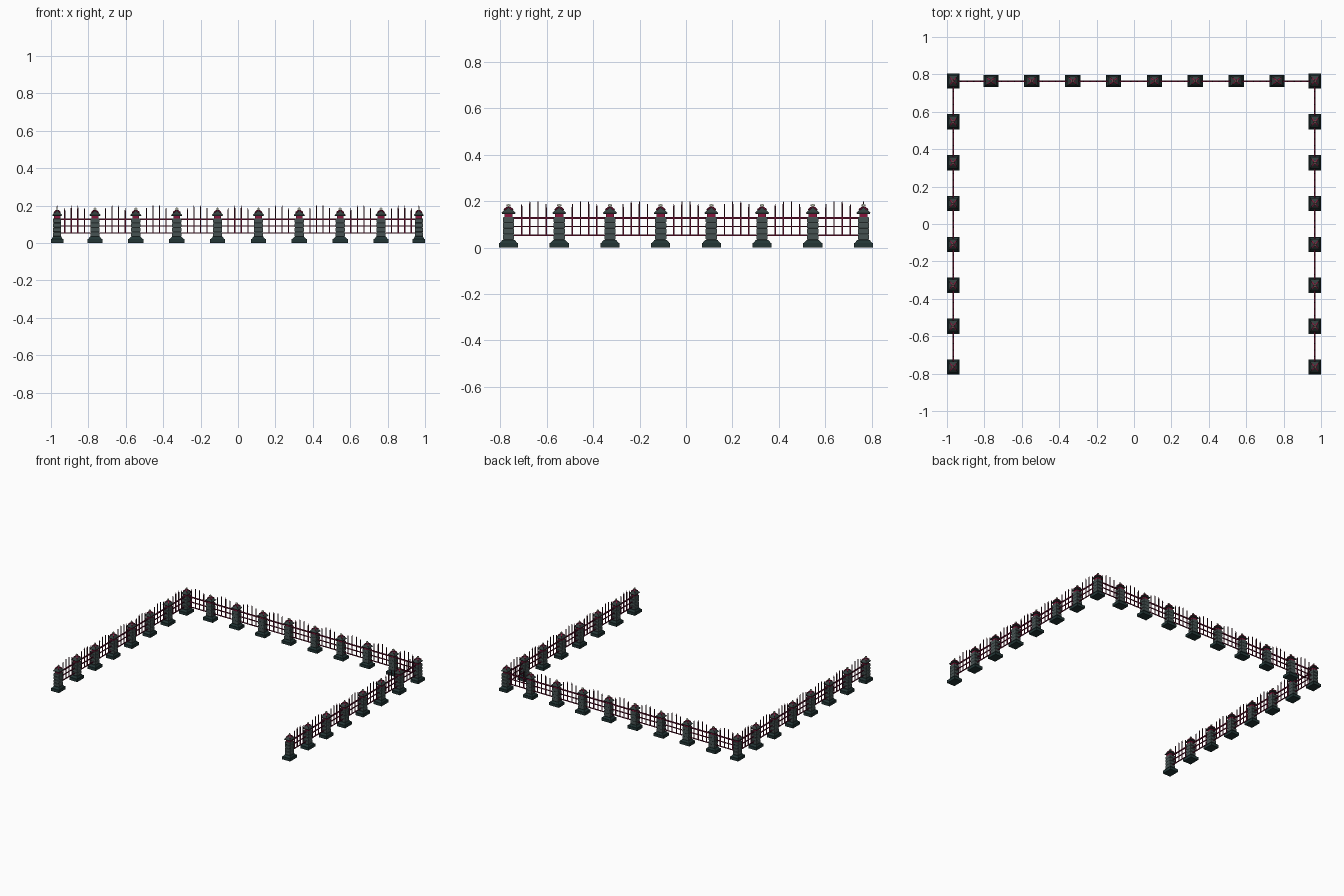
import bpy, bmesh, math
from mathutils import Matrix, Vector

if "Cube" in bpy.data.objects:
    bpy.data.objects.remove(bpy.data.objects["Cube"])


def mat(name, rgb):
    m = bpy.data.materials.new(name)
    m.diffuse_color = (*rgb, 1)
    m.use_nodes = True
    m.node_tree.nodes["Principled BSDF"].inputs["Base Color"].default_value = m.diffuse_color
    return m


DARK = mat("dark stone", (0.016, 0.036, 0.036))
GREY = mat("grey stone", (0.062, 0.085, 0.085))
ROOF = mat("roof slate", (0.034, 0.050, 0.048))
RED = mat("crimson", (0.24, 0.008, 0.045))
IRON = mat("dark red iron", (0.13, 0.005, 0.028))
TIP = mat("blackened iron", (0.045, 0.005, 0.013))
PALE = mat("pale finial", (0.52, 0.56, 0.42))
MATS = [DARK, GREY, ROOF, RED, IRON, TIP, PALE]


def frustum(bm, m, z0, z1, a, b, centre=(0, 0)):
    """Four-sided block; a and b are the bottom and top (x, y) sizes."""
    lo, hi = [[bm.verts.new((centre[0] + sx * s[0] / 2, centre[1] + sy * s[1] / 2, z))
               for sx, sy in ((-1, -1), (1, -1), (1, 1), (-1, 1))]
              for s, z in ((a, z0), (b, z1))]
    faces = [bm.faces.new(lo[::-1]), bm.faces.new(hi)]
    for i in range(4):
        j = (i + 1) % 4
        faces.append(bm.faces.new((lo[i], lo[j], hi[j], hi[i])))
    for f in faces:
        f.material_index = MATS.index(m)


def bar(bm, m, p, q, t):
    """Thin square bar between two points."""
    p, q = Vector(p), Vector(q)
    d = q - p
    r = bmesh.ops.create_cube(bm, size=1, matrix=Matrix.Translation((p + q) / 2)
                              @ d.to_track_quat('Z', 'Y').to_matrix().to_4x4()
                              @ Matrix.Diagonal((t, t, d.length, 1)))
    for f in {f for v in r["verts"] for f in v.link_faces}:
        f.material_index = MATS.index(m)


def mesh(name, bm):
    me = bpy.data.meshes.new(name)
    for m in MATS:
        me.materials.append(m)
    bm.to_mesh(me)
    bm.free()
    return me


def place(name, me, x, y, turn):
    o = bpy.data.objects.new(name, me)
    o.location = (x, y, 0)
    o.rotation_euler.z = turn
    bpy.context.collection.objects.link(o)


# Stone post, wide along local x
bm = bmesh.new()
frustum(bm, DARK, 0, 0.021, (0.082, 0.066), (0.082, 0.066))
frustum(bm, DARK, 0.021, 0.034, (0.074, 0.058), (0.052, 0.044))
# stacked column blocks with shallow bevelled joints
z = 0.034
for i in range(4):
    h = 0.0245
    frustum(bm, GREY, z, z + 0.003, (0.043, 0.039), (0.049, 0.043))
    frustum(bm, GREY, z + 0.003, z + h - 0.003, (0.049, 0.043), (0.049, 0.043))
    frustum(bm, GREY, z + h - 0.003, z + h, (0.049, 0.043), (0.043, 0.039))
    z += h
# red lantern neck and roof
frustum(bm, RED, 0.13, 0.148, (0.036, 0.034), (0.036, 0.034))
frustum(bm, ROOF, 0.145, 0.150, (0.054, 0.046), (0.060, 0.052))
frustum(bm, ROOF, 0.150, 0.162, (0.060, 0.052), (0.036, 0.032))
frustum(bm, ROOF, 0.162, 0.173, (0.036, 0.032), (0.010, 0.010))
# red roof ridges
for sx in (-1, 1):
    for sy in (-1, 1):
        bar(bm, RED, (sx * 0.018, sy * 0.016, 0.1635), (sx * 0.003, sy * 0.003, 0.1755), 0.006)
# finial
bar(bm, PALE, (0, 0, 0.171), (0, 0, 0.189), 0.006)
bar(bm, PALE, (-0.009, 0, 0.182), (0.009, 0, 0.182), 0.006)
post = mesh("stone_post", bm)

# Railing panel along local x
STEP = 0.2185
bm = bmesh.new()
for zr, t in ((0.053, 0.006), (0.091, 0.006), (0.128, 0.008)):
    bar(bm, IRON, (-STEP / 2, 0, zr), (STEP / 2, 0, zr), t)
for off, top in ((0.0175, 0.200), (0.0525, 0.188)):
    for x in (-off, off):
        frustum(bm, IRON, 0.053, 0.135, (0.006, 0.005), (0.006, 0.005), (x, 0))
        frustum(bm, TIP, 0.135, top - 0.015, (0.006, 0.005), (0.006, 0.005), (x, 0))
        frustum(bm, TIP, top - 0.015, top, (0.006, 0.006), (0.003, 0.003), (x, 0))
panel = mesh("railing_panel", bm)

X, Y, Q = 0.967, 0.7645, math.pi / 2
# back row
for i in range(8):
    place("back_post", post, (i - 3.5) * STEP, Y, 0)
for i in range(9):
    place("back_railing", panel, (i - 4) * STEP, Y, 0)
# side rows, corners included
for s, side in ((-1, "left"), (1, "right")):
    for i in range(8):
        place(side + "_post", post, s * X, (i - 3.5) * STEP, Q)
    for i in range(7):
        place(side + "_railing", panel, s * X, (i - 3) * STEP, Q)
